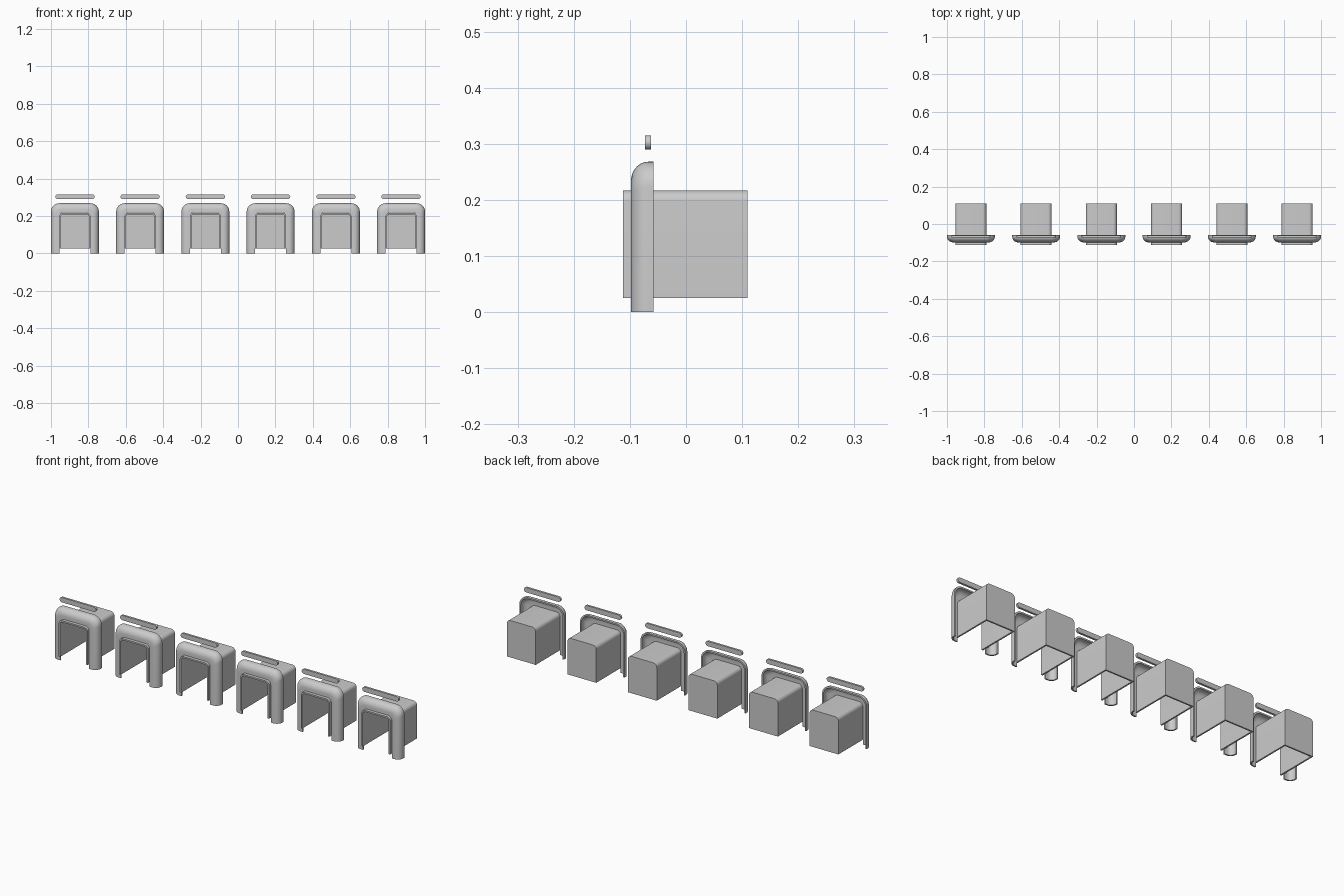
import bpy, bmesh, math

if "Cube" in bpy.data.objects:
    bpy.data.objects.remove(bpy.data.objects["Cube"])

PITCH = 0.3488


def finish(name, bm, angle=35):
    bmesh.ops.recalc_face_normals(bm, faces=bm.faces)
    me = bpy.data.meshes.new(name)
    bm.to_mesh(me)
    bm.free()
    ob = bpy.data.objects.new(name, me)
    bpy.context.collection.objects.link(ob)
    bpy.ops.object.select_all(action='DESELECT')
    ob.select_set(True)
    bpy.context.view_layer.objects.active = ob
    bpy.ops.object.shade_smooth_by_angle(angle=math.radians(angle))
    return ob


def arch(hw, bottom, top, r, n=8):
    """Open arch outline in x,z with rounded upper corners."""
    pts = [(hw, bottom)]
    for cx, a0 in ((hw - r, 0), (r - hw, 90)):
        for i in range(n + 1):
            a = math.radians(a0 + 90 * i / n)
            pts.append((cx + r * math.cos(a), top - r + r * math.sin(a)))
    return pts + [(-hw, bottom)]


def loft(bm, rings):
    """Skin a closed series of (outline, y) rings and cap the two feet."""
    rows = [[bm.verts.new((x, y, z)) for x, z in pts] for pts, y in rings]
    for a, b in zip(rows, rows[1:] + rows[:1]):
        for i in range(len(a) - 1):
            bm.faces.new((a[i], a[i + 1], b[i + 1], b[i]))
    for end in (0, -1):
        bm.faces.new([r[end] for r in rows])


# Hollow-backed surround: rounded front section swept round the arch
def surround():
    def quarter(inset, rad):
        return [(0.031 - rad * math.cos(math.radians(t)),
                 -0.067 - rad * math.sin(math.radians(t))) for t in range(0, 91, 10)]
    outer = [(0, -0.058)] + quarter(0, 0.031) + [(0.045, -0.098)]
    inner = [(0.007, -0.058)] + quarter(0.007, 0.024) + [(0.045, -0.091)]
    bm = bmesh.new()
    loft(bm, [(arch(0.128 - d, 0, 0.268 - d * 1.1, 0.045 - d * 0.5), y)
              for d, y in outer + inner[::-1]])
    return finish("surround", bm)


# Tunnel liner: open at the front and bottom, closed at the back
def liner():
    o = arch(0.083, 0.025, 0.217, 0.02)
    i = arch(0.075, 0.025, 0.209, 0.013)
    bm = bmesh.new()
    loft(bm, [(o, -0.112), (o, 0.11), (i, 0.11), (i, -0.112)])
    for y in (0.11, 0.102):
        bm.faces.new([bm.verts.new((x, y, z)) for x, z in (o if y == 0.11 else i)])
    lo = [bm.verts.new(p) for p in ((-0.075, 0.102, 0.025), (0.075, 0.102, 0.025),
                                    (0.075, 0.11, 0.025), (-0.075, 0.11, 0.025))]
    bm.faces.new(lo)
    return finish("liner", bm)


# Slim bar with round ends floating above each arch
def bar():
    r, half = 0.0125, 0.105
    bm = bmesh.new()
    pts = []
    for cx, a0 in ((half - r, -90), (r - half, 90)):
        for k in range(13):
            a = math.radians(a0 + 15 * k)
            pts.append((cx + r * math.cos(a), -0.073, 0.3025 + r * math.sin(a)))
    f = bm.faces.new([bm.verts.new(p) for p in pts])
    ext = bmesh.ops.extrude_face_region(bm, geom=[f], use_keep_orig=True)
    for v in ext["geom"]:
        if isinstance(v, bmesh.types.BMVert):
            v.co.y += 0.011
    return finish("bar", bm)


# Six identical units in a row
for part in (surround, liner, bar):
    first = part()
    for k in range(6):
        ob = first if k == 0 else first.copy()
        if k:
            bpy.context.collection.objects.link(ob)
        ob.location.x = (k - 2.5) * PITCH
